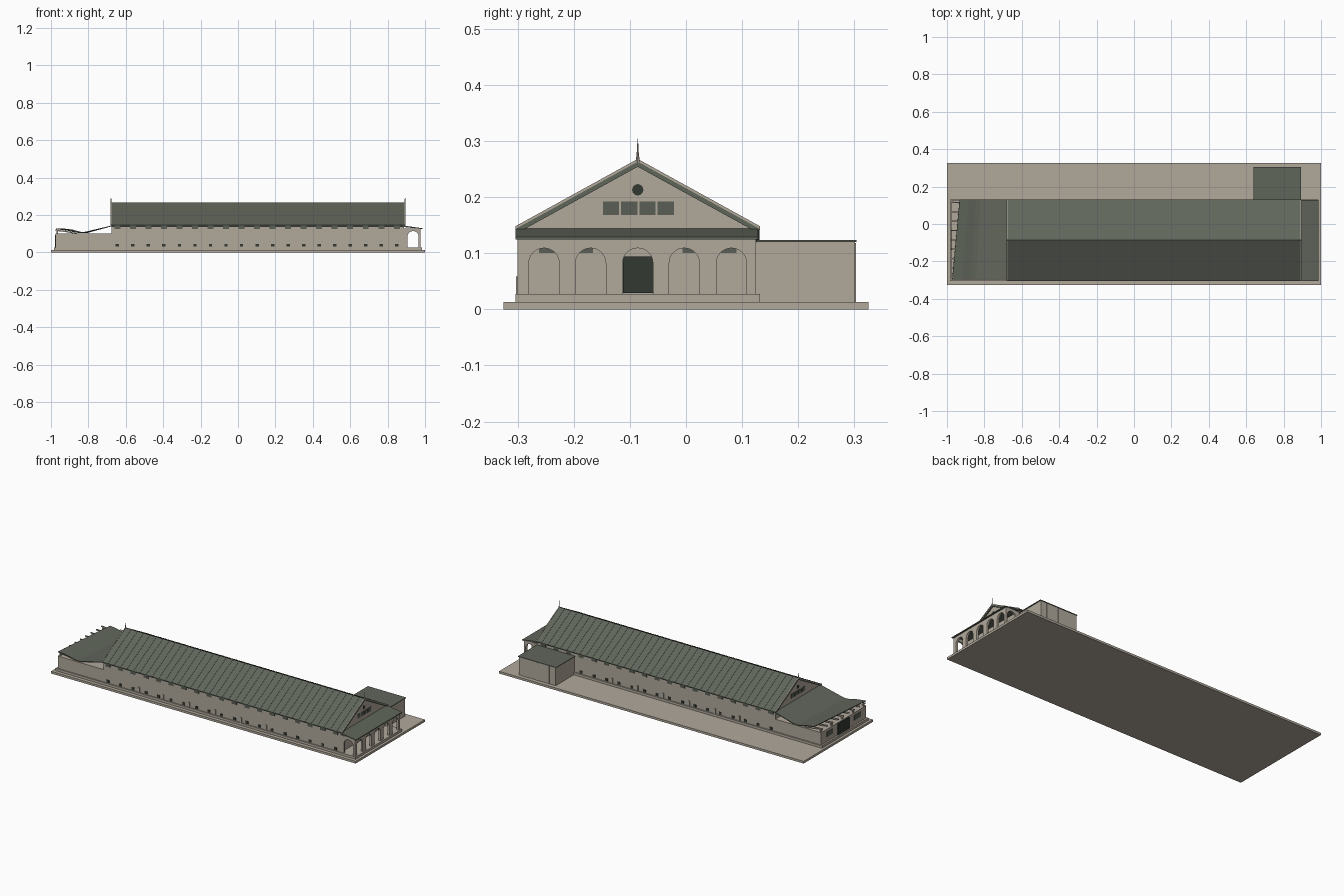
import bpy, bmesh, math
from mathutils import Vector

if "Cube" in bpy.data.objects:
    bpy.data.objects.remove(bpy.data.objects["Cube"])


def material(name, rgb):
    m = bpy.data.materials.new(name)
    m.diffuse_color = (*rgb, 1)
    m.use_nodes = True
    m.node_tree.nodes["Principled BSDF"].inputs["Base Color"].default_value = m.diffuse_color
    return m


STONE = material("pale stone", (0.44, 0.395, 0.33))
ROOF = material("grey green roofing", (0.118, 0.132, 0.105))
GLASS = material("grey green glazing", (0.10, 0.112, 0.09))
DARK = material("dark door", (0.032, 0.04, 0.032))

RIDGE_Y, RIDGE_Z = -0.086, 0.266
EAVE_F, EAVE_B, EAVE_Z = -0.304, 0.132, 0.146
HALL_L, HALL_R = -0.675, 0.887


def finish(name, bm, mat):
    bmesh.ops.recalc_face_normals(bm, faces=bm.faces)
    me = bpy.data.meshes.new(name)
    bm.to_mesh(me)
    bm.free()
    me.materials.append(mat)
    ob = bpy.data.objects.new(name, me)
    bpy.context.collection.objects.link(ob)
    return ob


def add_box(bm, x0, x1, y0, y1, z0, z1):
    vs = bmesh.ops.create_cube(bm, size=1)["verts"]
    for v in vs:
        v.co = Vector(((x0 + x1) / 2 + v.co.x * (x1 - x0),
                       (y0 + y1) / 2 + v.co.y * (y1 - y0),
                       (z0 + z1) / 2 + v.co.z * (z1 - z0)))


def boxes(name, mat, items):
    bm = bmesh.new()
    for b in items:
        add_box(bm, *b)
    return finish(name, bm, mat)


def prism(name, mat, pts, axis, a, b):
    """Extrude a profile of (u, z) points along x or y from a to b."""
    bm = bmesh.new()
    place = (lambda u, z: (a, u, z)) if axis == "x" else (lambda u, z: (u, a, z))
    f = bm.faces.new([bm.verts.new(place(u, z)) for u, z in pts])
    ext = bmesh.ops.extrude_face_region(bm, geom=[f])["geom"]
    d = Vector((b - a, 0, 0)) if axis == "x" else Vector((0, b - a, 0))
    bmesh.ops.translate(bm, vec=d, verts=[g for g in ext if isinstance(g, bmesh.types.BMVert)])
    return finish(name, bm, mat)


def arcade(u0, u1, z0, z1, centres, half, spring):
    """Wall outline with round-headed openings that reach the floor."""
    pts = [(u0, z1), (u0, z0)]
    for c in centres:
        pts.append((c - half, z0))
        pts += [(c - half * math.cos(math.pi * i / 16), spring + half * math.sin(math.pi * i / 16))
                for i in range(17)]
        pts.append((c + half, z0))
    return pts + [(u1, z0), (u1, z1)]


# Ground slab and raised plinth
boxes("base_slab", STONE, [(-1, 1, -0.325, 0.325, 0, 0.013)])
boxes("plinth", STONE, [(-0.985, 0.985, -0.304, 0.132, 0.013, 0.027)])

# Long hall with gable ends
prism("hall_walls", STONE, [(-0.298, 0.02), (0.125, 0.02), (0.125, 0.142),
                            (RIDGE_Y, 0.256), (-0.298, 0.142)], "x", HALL_L, HALL_R)

# Pitched roof slab
T = 0.012
prism("hall_roof", ROOF, [(EAVE_F, EAVE_Z), (RIDGE_Y, RIDGE_Z), (EAVE_B, EAVE_Z),
                          (EAVE_B, EAVE_Z - 0.005), (EAVE_B - 0.009, EAVE_Z - 0.007),
                          (RIDGE_Y, RIDGE_Z - T),
                          (EAVE_F + 0.009, EAVE_Z - 0.007), (EAVE_F, EAVE_Z - 0.005)],
      "x", HALL_L - 0.005, HALL_R + 0.007)


def chevron(name, mat, x0, x1, low, high):
    return prism(name, mat, [(EAVE_F, EAVE_Z + high), (RIDGE_Y, RIDGE_Z + high),
                             (EAVE_B, EAVE_Z + high), (EAVE_B, EAVE_Z + low),
                             (RIDGE_Y, RIDGE_Z + low), (EAVE_F, EAVE_Z + low)], "x", x0, x1)


# Standing seams on the roof, one object repeated with an array
seam = chevron("roof_seams", ROOF, HALL_L + 0.03, HALL_L + 0.034, -0.002, 0.0015)
arr = seam.modifiers.new("repeat", "ARRAY")
arr.use_relative_offset = False
arr.use_constant_offset = True
arr.constant_offset_displace = (0.0417, 0, 0)
arr.count = 37

# Pale verge strips and finials at both gables
for side, x in (("left", HALL_L - 0.006), ("right", HALL_R + 0.004)):
    chevron("verge_" + side, STONE, x, x + 0.004, -0.003, 0.002)
    bm = bmesh.new()
    for r1, r2, z0, z1 in ((0.004, 0.002, 0.262, 0.276), (0.002, 0.0004, 0.276, 0.304)):
        vs = bmesh.ops.create_cone(bm, cap_ends=True, segments=8, radius1=r1, radius2=r2,
                                   depth=z1 - z0)["verts"]
        bmesh.ops.translate(bm, vec=(x + 0.002, RIDGE_Y, (z0 + z1) / 2), verts=vs)
    finish("finial_" + side, bm, STONE)

# Gable windows and round vents
for side, x in (("left", HALL_L), ("right", HALL_R)):
    rows = [(x - 0.002, x + 0.002, -0.148 + 0.0325 * i, -0.119 + 0.0325 * i, 0.168, 0.192)
            for i in range(4)]
    boxes("gable_windows_" + side, GLASS, rows)
    disc = [(RIDGE_Y + 0.01 * math.cos(i * math.pi / 12), 0.213 + 0.01 * math.sin(i * math.pi / 12))
            for i in range(24)]
    prism("gable_vent_" + side, DARK, disc, "x", x - 0.002, x + 0.002)

# Windows along both long walls
xs = [-0.645 + 0.083 * i for i in range(19)]
for side, y in (("front", -0.298), ("back", 0.125)):
    boxes("eave_windows_" + side, GLASS,
          [(x - 0.016, x + 0.016, y - 0.002, y + 0.002, 0.124, 0.142) for x in xs])
    vis = [x for x in xs if side == "front" or x < 0.62]
    boxes("low_windows_" + side, DARK,
          [(x - 0.009, x + 0.009, y - 0.002, y + 0.002, 0.031, 0.046) for x in vis])
    # slim wall piers
    out = -0.005 if side == "front" else 0.005
    boxes("wall_piers_" + side, STONE,
          [(x - 0.004, x + 0.004, min(y, y + out), max(y, y + out), 0.02, 0.058)
           for x in (-0.44, -0.28, -0.11, 0.06, 0.23, 0.395)])

# Arched porch on the right end
prism("porch_arcade", STONE, arcade(-0.300, 0.125, 0.027, 0.127,
      [-0.253, -0.170, -0.086, -0.003, 0.081], 0.027, 0.082), "x", 0.965, 0.977)
for side, y in (("front", -0.300), ("back", 0.115)):
    prism("porch_side_" + side, STONE,
          arcade(HALL_R, 0.9765, 0.027, 0.129, [0.936], 0.030, 0.084), "y", y, y + 0.010)
prism("porch_roof", ROOF, [(HALL_R - 0.002, 0.144), (0.987, 0.129), (0.987, 0.124),
                           (HALL_R - 0.002, 0.136)], "y", EAVE_F, 0.128)
boxes("entrance_door", DARK, [(HALL_R - 0.002, HALL_R + 0.003, -0.112, -0.058, 0.029, 0.094)])
boxes("porch_inner_windows", GLASS,
      [(HALL_R - 0.002, HALL_R + 0.002, c - 0.014, c + 0.014, 0.100, 0.110)
       for c in (-0.248, -0.180, 0.008, 0.076)])

# Flat-roofed annex at the back
boxes("annex_walls", STONE, [(0.645, 0.887, 0.12, 0.301, 0.013, 0.12)])
boxes("annex_roof", ROOF, [(0.64, 0.892, 0.126, 0.304, 0.12, 0.1235)])
boxes("annex_piers", STONE, [(x - 0.003, x + 0.003, 0.29, 0.303, 0.013, 0.118)
                             for x in (0.69, 0.767, 0.845)])

# Left wing with a dipping roof
boxes("wing_walls", STONE, [(-0.975, HALL_L, -0.298, 0.125, 0.02, 0.100)])
profile = [(0.0, 0.144), (0.3, 0.123), (0.5, 0.109), (0.57, 0.107), (0.66, 0.111),
           (0.82, 0.122), (1.0, 0.128)]
bm = bmesh.new()
rows = []
for t, z in profile:
    rows.append([bm.verts.new((HALL_L + t * (end - HALL_L), y, z))
                 for y, end in ((-0.298, -0.972), (0.131, -0.932))])
for r, s in zip(rows, rows[1:]):
    bm.faces.new((r[0], r[1], s[1], s[0]))
wing = finish("wing_roof", bm, ROOF)
sol = wing.modifiers.new("thickness", "SOLIDIFY")
sol.thickness = 0.004
sol.offset = -1 if wing.data.polygons[0].normal.z > 0 else 1

# Rafter ends, and the short posts carrying them
ys = [-0.285 + 0.05 * i for i in range(9)]
for i, y in enumerate(ys):
    prism("rafter_%d" % (i + 1), STONE, [(-0.86, 0.103), (-0.93, 0.118), (-0.977, 0.122),
          (-0.977, 0.115), (-0.93, 0.110), (-0.86, 0.098)], "y", y - 0.003, y + 0.003)
boxes("rafter_posts", STONE, [(-0.970, -0.962, y - 0.004, y + 0.004, 0.099, 0.119)
                              for y in ys[::2]])

# Left end doors and windows
boxes("wing_door", DARK, [(-0.978, -0.973, -0.14, -0.03, 0.027, 0.094)])
boxes("wing_windows", GLASS, [(-0.977, -0.973, c - 0.03, c + 0.03, 0.055, 0.085)
                              for c in (-0.215, 0.045)])
